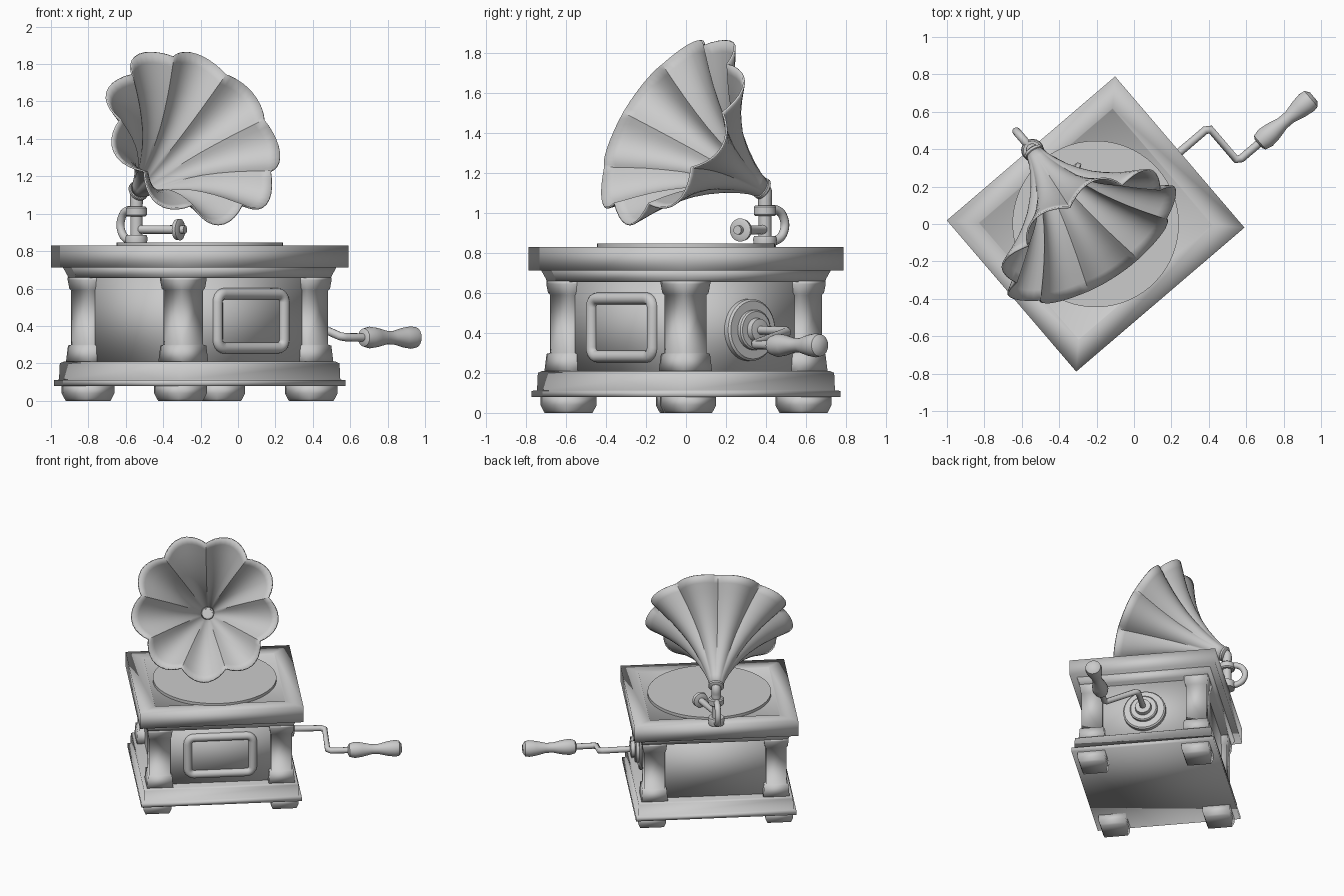
import bpy, bmesh, math
from mathutils import Vector, Matrix

if "Cube" in bpy.data.objects:
    bpy.data.objects.remove(bpy.data.objects["Cube"])

# Cabinet frame: local x = crank side, local -y = panel side
M = Matrix.Translation((-0.205, 0, 0)) @ Matrix.Rotation(math.radians(40.55), 4, 'Z')


def finish(name, bm, matrix, angle=None):
    bmesh.ops.recalc_face_normals(bm, faces=bm.faces)
    me = bpy.data.meshes.new(name)
    bm.to_mesh(me)
    bm.free()
    ob = bpy.data.objects.new(name, me)
    bpy.context.collection.objects.link(ob)
    ob.matrix_world = matrix
    if angle:
        bpy.ops.object.select_all(action='DESELECT')
        ob.select_set(True)
        bpy.context.view_layer.objects.active = ob
        bpy.ops.object.shade_smooth_by_angle(angle=math.radians(angle))
    return ob


def bridge(bm, rings, caps=True):
    n = len(rings[0])
    for a, b in zip(rings, rings[1:]):
        for i in range(n):
            bm.faces.new((a[i], a[(i + 1) % n], b[(i + 1) % n], b[i]))
    if caps:
        bm.faces.new(rings[0])
        bm.faces.new(rings[-1])


def rect_loft(name, sections, at=(0, 0)):
    """Stack of rectangles (half x, half y, z): soft upright corners, sharp steps."""
    bm = bmesh.new()
    rings = [[bm.verts.new((at[0] + sx * a, at[1] + sy * b, z))
              for sx, sy in ((-1, -1), (1, -1), (1, 1), (-1, 1))] for a, b, z in sections]
    bridge(bm, rings)
    for f in bm.faces:
        f.smooth = True
    for e in bm.edges:
        if abs(e.verts[0].co.z - e.verts[1].co.z) < 1e-5 and e.calc_face_angle(0) > 0.3:
            e.smooth = False
    return finish(name, bm, M)


def inset(pairs):
    return [(0.592 - d, 0.532 - d, z) for d, z in pairs]


def lathe(name, profile, at, axis, segs=40, matrix=M):
    """Revolve (distance, radius) points around an axis starting at a point."""
    bm = bmesh.new()
    rot = Vector((0, 0, 1)).rotation_difference(Vector(axis)).to_matrix()
    rings = []
    for t, r in profile:
        rings.append([bm.verts.new(Vector(at) + rot @ Vector((
            r * math.cos(2 * math.pi * i / segs), r * math.sin(2 * math.pi * i / segs), t)))
            for i in range(segs)])
    bridge(bm, rings)
    return finish(name, bm, matrix, 40)


def tube(name, pts, radius, matrix=M, cyclic=False, smooth=False):
    cu = bpy.data.curves.new(name, 'CURVE')
    cu.dimensions = '3D'
    cu.bevel_depth = radius
    cu.bevel_resolution = 4
    cu.use_fill_caps = True
    if smooth:
        sp = cu.splines.new('BEZIER')
        sp.bezier_points.add(len(pts) - 1)
        for p, co in zip(sp.bezier_points, pts):
            p.co = co
            p.handle_left_type = p.handle_right_type = 'AUTO'
    else:
        sp = cu.splines.new('POLY')
        sp.points.add(len(pts) - 1)
        for p, co in zip(sp.points, pts):
            p.co = (*co, 1)
        sp.use_smooth = True
    sp.use_cyclic_u = cyclic
    ob = bpy.data.objects.new(name, cu)
    bpy.context.collection.objects.link(ob)
    ob.matrix_world = matrix
    return ob


# Cabinet: plinth, walls, cornice and top
rect_loft("plinth", inset([(0.012, 0.08), (0.012, 0.11), (0.031, 0.113), (0.034, 0.2), (0.05, 0.21)]))
rect_loft("cabinet_walls", inset([(0.115, 0.2), (0.115, 0.67)]))
rect_loft("cornice", inset([(0.067, 0.655), (0.062, 0.672), (0.045, 0.715)]))
rect_loft("tabletop", inset([(0.0, 0.712), (0.0, 0.83), (0.12, 0.83), (0.124, 0.825)]))

# Corner columns and feet
for sx in (-1, 1):
    for sy in (-1, 1):
        tag = ("left" if sx < 0 else "right") + ("_front" if sy < 0 else "_back")
        rect_loft("column_" + tag, [(h, h, z) for h, z in (
            (0.095, 0.205), (0.087, 0.295), (0.075, 0.3), (0.075, 0.59),
            (0.082, 0.6), (0.088, 0.645), (0.088, 0.66))], (sx * 0.44, sy * 0.38))
        rect_loft("foot_" + tag, [(h, h, z) for h, z in (
            (0.085, 0), (0.09, 0.012), (0.1, 0.04), (0.1, 0.085))], (sx * 0.46, sy * 0.38))

# Front panel frame
frame = []
for cx, cz, start in ((1, 1, 0), (-1, 1, 90), (-1, -1, 180), (1, -1, 270)):
    for k in range(6):
        a = math.radians(start + 18 * k)
        frame.append((cx * 0.19 + 0.045 * math.cos(a), -0.42, 0.427 + cz * 0.1 + 0.045 * math.sin(a)))
tube("front_panel_frame", frame, 0.03, cyclic=True)

# Turntable
lathe("turntable", [(0, 0.445), (0.025, 0.445)], (0, 0, 0.822), (0, 0, 1), 64)

# Crank: wall plate, rod and handle
lathe("crank_plate", [(0, 0.155), (0.035, 0.155), (0.045, 0.145), (0.045, 0.1), (0.065, 0.1),
                      (0.072, 0.092), (0.072, 0.06), (0.1, 0.055), (0.105, 0.03)],
      (0.47, 0, 0.415), (1, 0, 0))
tube("crank_rod", [(0.5, 0, 0.415), (0.77, 0, 0.41), (0.795, -0.015, 0.405), (0.795, -0.225, 0.345),
                   (0.82, -0.24, 0.34), (0.98, -0.24, 0.338)], 0.022)
lathe("crank_handle", [(0, 0.03), (0.01, 0.048), (0.05, 0.058), (0.1, 0.052), (0.17, 0.036), (0.22, 0.036),
                       (0.29, 0.053), (0.34, 0.06), (0.37, 0.055), (0.388, 0.03)],
      (0.94, -0.24, 0.338), (1, 0, 0), 28)

# Horn support: post, collars, rear bracket (local y = 0.52)
Y = 0.52
lathe("post_base", [(0, 0.055), (0.04, 0.06), (0.055, 0.055)], (0, Y, 0.83), (0, 0, 1))
lathe("post", [(0, 0.032), (0.14, 0.032)], (0, Y, 0.87), (0, 0, 1), 24)
lathe("post_collar", [(0, 0.048), (0.008, 0.056), (0.045, 0.056), (0.053, 0.048)], (0, Y, 0.985), (0, 0, 1))
tube("rear_bracket", [(0, Y, 1.01), (0, 0.6, 1.015), (0, 0.645, 0.97), (0, 0.645, 0.91), (0, 0.6, 0.865),
                      (0, Y, 0.86)], 0.022, smooth=True)

# Tone arm and sound box
arm = Vector((0.105, -0.267, 0)).normalized()
p0 = Vector((0, Y, 0.915))
tube("tone_arm", [p0 + Vector((0, 0, 0.07)), p0 + Vector((0, 0, 0.025)), p0 + arm * 0.025, p0 + arm * 0.25],
     0.024, smooth=False)
lathe("sound_box", [(0, 0.035), (0.008, 0.055), (0.03, 0.058), (0.036, 0.045), (0.036, 0.022), (0.06, 0.022)],
      p0 + arm * 0.235, arm, 32)

# Horn: nine petals flaring from the throat, in world space
throat = Vector((-0.535, 0.385, 1.12))
rim = Vector((-0.235, -0.08, 1.42))
n = (rim - throat).normalized()
length = (rim - throat).length
up = (Vector((0, 0, 1)) - n * n.z).normalized()
side = n.cross(up)
profile = [(0, 0.042), (0.1, 0.058), (0.2, 0.085), (0.32, 0.125), (0.45, 0.178), (0.57, 0.235),
           (0.68, 0.298), (0.78, 0.363), (0.87, 0.43), (0.94, 0.487), (1, 0.535)]
bm = bmesh.new()
rings, SEG = [], 90
for t, r in profile:
    ring = []
    for i in range(SEG):
        a = 2 * math.pi * i / SEG
        bulge = abs(math.sin(4.5 * a))
        rad = r * (1 - 0.13 * min(1, t * 2) * (1 - bulge))
        along = t * length + 0.04 * t ** 3 * (0.6 - bulge)
        ring.append(bm.verts.new(throat + n * along + (up * math.cos(a) + side * math.sin(a)) * rad))
    rings.append(ring)
bridge(bm, rings, caps=False)
horn = finish("horn", bm, Matrix.Identity(4), 35)
mod = horn.modifiers.new("thickness", 'SOLIDIFY')
mod.thickness = 0.01
mod.offset = 0

# Throat elbow and collar
W = Matrix.Identity(4)
base = M @ Vector((0, Y, 1.0))
tube("throat_elbow", [base, base + Vector((0, 0, 0.06)), throat - n * 0.01, throat + n * 0.03], 0.034,
     matrix=W, smooth=True)
lathe("throat_collar", [(0, 0.045), (0.008, 0.056), (0.022, 0.056), (0.03, 0.045)], throat - n * 0.01, n, 32, W)
